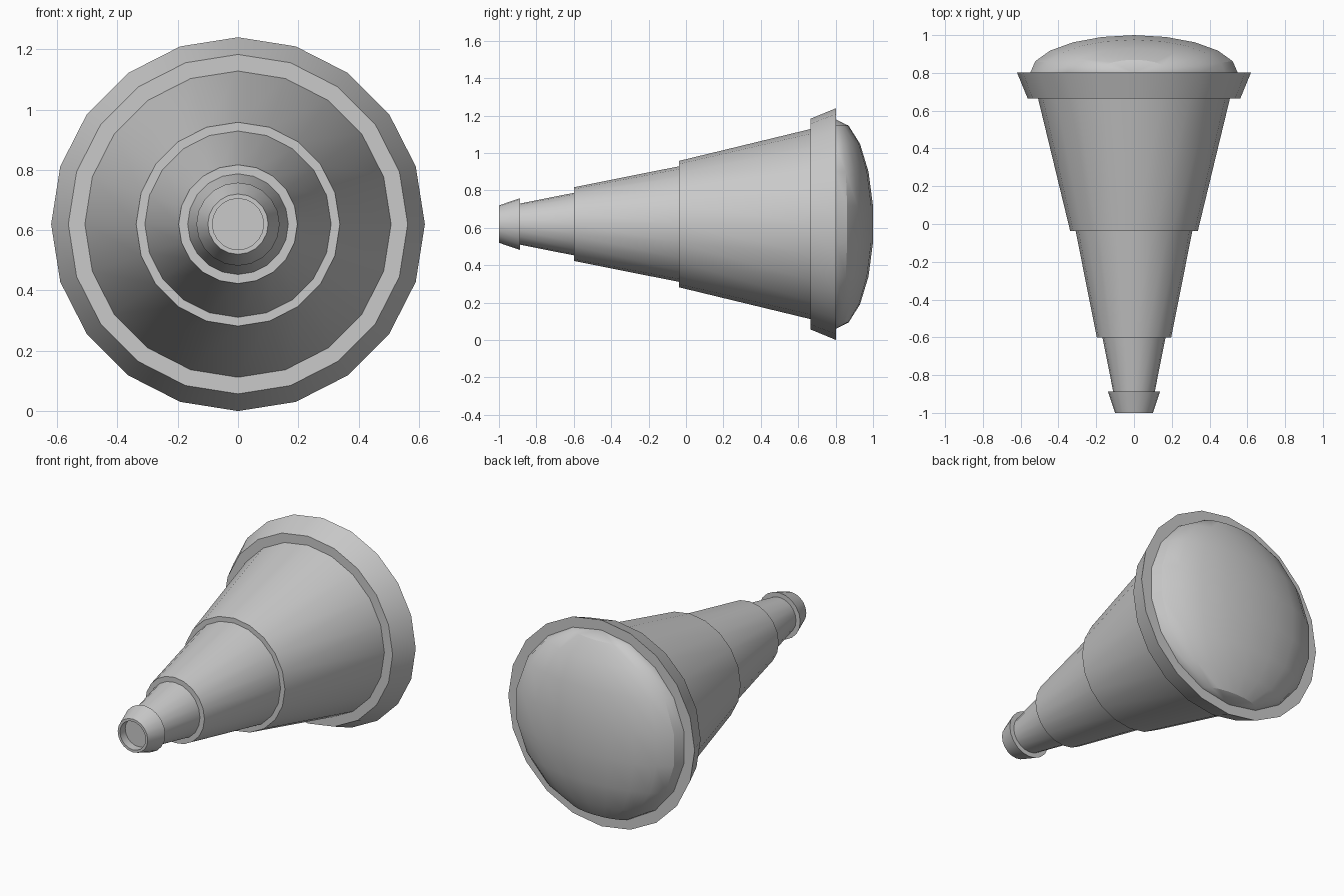
import bpy, bmesh, math
from mathutils import Matrix

SIDES = 20
AXIS_Z = 0.62

cube = bpy.data.objects.get("Cube")
if cube:
    bpy.data.objects.remove(cube, do_unlink=True)

grey = bpy.data.materials.new("plain_grey")
grey.use_nodes = True
grey.diffuse_color = (0.59, 0.59, 0.59, 1)
grey.node_tree.nodes["Principled BSDF"].inputs["Base Color"].default_value = grey.diffuse_color


def finish(name, bm):
    mesh = bpy.data.meshes.new(name)
    bm.to_mesh(mesh)
    bm.free()
    mesh.materials.append(grey)
    obj = bpy.data.objects.new(name, mesh)
    bpy.context.collection.objects.link(obj)
    bpy.ops.object.select_all(action="DESELECT")
    obj.select_set(True)
    bpy.context.view_layer.objects.active = obj
    bpy.ops.object.shade_smooth_by_angle(angle=math.radians(30))


def lathe(name, profile):
    """Spin (radius, y) points about the long horizontal axis."""
    bm = bmesh.new()
    rings = []
    for r, y in profile:
        angles = [math.tau * k / SIDES for k in range(SIDES)]
        rings.append([bm.verts.new((r * math.sin(a), y, AXIS_Z + r * math.cos(a)))
                      for a in angles])
    for near, far in zip(rings, rings[1:]):
        for k in range(SIDES):
            n = (k + 1) % SIDES
            bm.faces.new((near[k], near[n], far[n], far[k]))
    bmesh.ops.remove_doubles(bm, verts=bm.verts, dist=1e-5)
    finish(name, bm)


# Flared tip with a shallow bore and a shoulder behind it
lathe("nozzle_tip", [(0, -0.95), (0.085, -0.95), (0.085, -1), (0.1, -1),
                     (0.138, -0.888), (0.11, -0.888)])

# Stepped cone sections, each starting with a front ledge
lathe("neck_section", [(0.11, -0.888), (0.167, -0.6)])
lathe("middle_section", [(0.167, -0.6), (0.197, -0.6), (0.309, -0.037)])
lathe("wide_section", [(0.309, -0.037), (0.338, -0.037), (0.508, 0.665)])

# Flange around the dome
lathe("rear_flange", [(0.508, 0.665), (0.563, 0.665), (0.62, 0.803), (0.48, 0.803)])

# Shallow dome closing the back
bm = bmesh.new()
bmesh.ops.create_uvsphere(bm, u_segments=SIDES, v_segments=9, radius=1)
hidden = [v for v in bm.verts if v.co.y < -0.4]
bmesh.ops.delete(bm, geom=hidden, context="VERTS")
bm.transform(Matrix.Translation((0, 0.8, AXIS_Z)) @ Matrix.Diagonal((0.558, 0.203, 0.56, 1)))
finish("rear_dome", bm)
